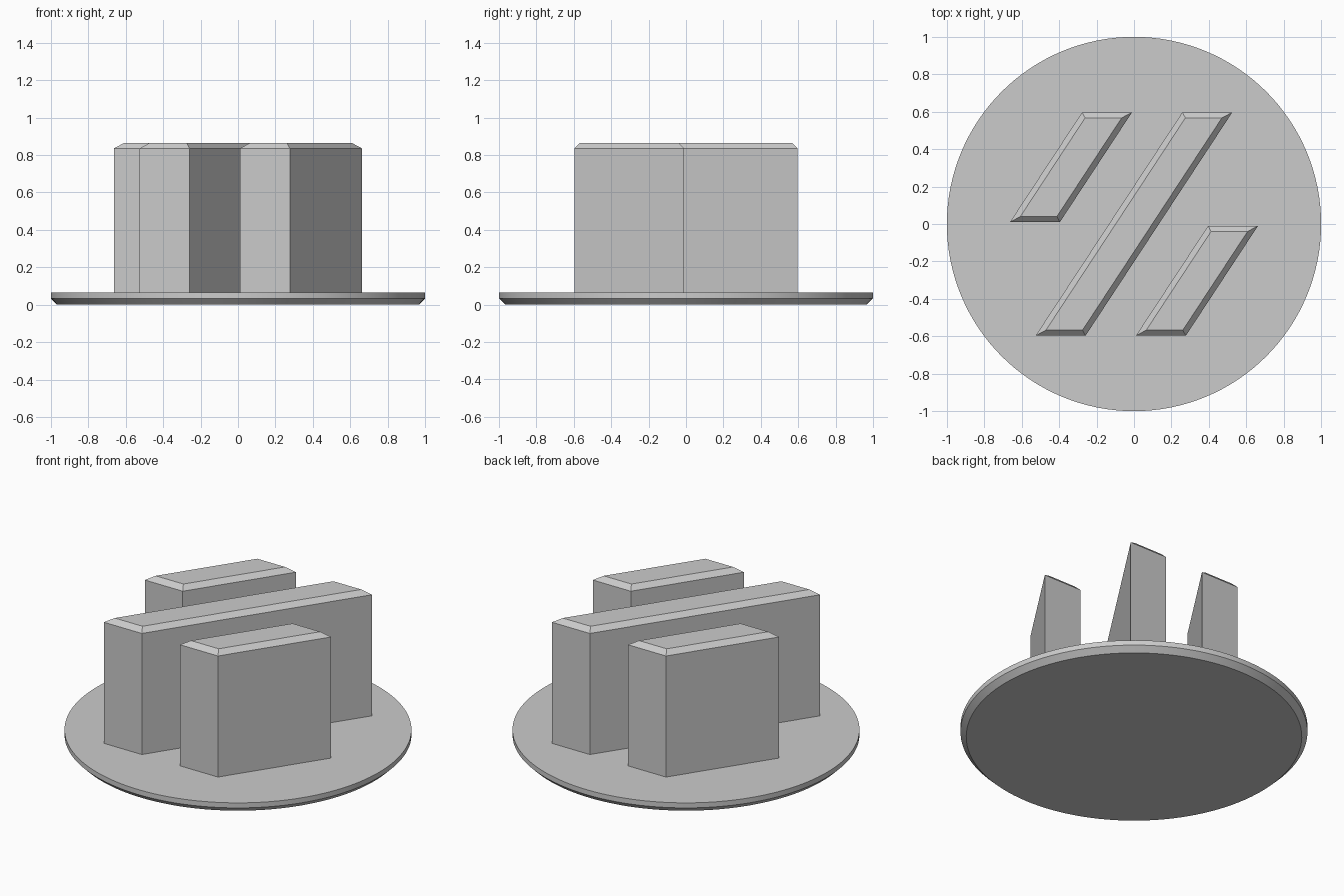
import bpy
import bmesh

cube = bpy.data.objects.get("Cube")
if cube:
    bpy.data.objects.remove(cube, do_unlink=True)

grey = bpy.data.materials.new("light_grey")
grey.use_nodes = True
colour = (0.6, 0.6, 0.6, 1)
grey.diffuse_color = colour
grey.node_tree.nodes["Principled BSDF"].inputs["Base Color"].default_value = colour

DISC_TOP = 0.065
BLOCK_TOP = 0.865
CHAMFER = 0.03
SLANT = 0.657      # x shift per unit of y
WIDTH = 0.267      # block width along x


def finish(name, bm):
    bmesh.ops.recalc_face_normals(bm, faces=bm.faces)
    mesh = bpy.data.meshes.new(name)
    bm.to_mesh(mesh)
    bm.free()
    mesh.materials.append(grey)
    obj = bpy.data.objects.new(name, mesh)
    bpy.context.collection.objects.link(obj)
    return obj


def slanted_block(name, x, y0, y1):
    """Parallelogram prism with a chamfered top; x is its front left corner."""
    bm = bmesh.new()
    # perpendicular chamfer measured along x on the slanted sides
    side = CHAMFER * (1 + SLANT ** 2) ** 0.5

    def ring(z, dx, dy):
        corners = []
        for y, ends in ((y0 + dy, (dx, WIDTH - dx)), (y1 - dy, (WIDTH - dx, dx))):
            corners += [bm.verts.new((x + SLANT * (y - y0) + e, y, z)) for e in ends]
        return corners

    rings = [ring(DISC_TOP, 0, 0), ring(BLOCK_TOP - CHAMFER, 0, 0),
             ring(BLOCK_TOP, side, CHAMFER)]
    for low, high in zip(rings, rings[1:]):
        for i in range(4):
            j = (i + 1) % 4
            bm.faces.new((low[i], low[j], high[j], high[i]))
    bm.faces.new(rings[0][::-1])
    bm.faces.new(rings[-1])
    return finish(name, bm)


# Round base with a chamfered lower rim
bm = bmesh.new()
bmesh.ops.create_cone(bm, cap_ends=True, segments=128, radius1=1, radius2=1, depth=DISC_TOP)
bmesh.ops.translate(bm, verts=bm.verts, vec=(0, 0, DISC_TOP / 2))
rim = [e for e in bm.edges if all(v.co.z < 0.01 for v in e.verts)]
bmesh.ops.bevel(bm, geom=rim, offset=0.033, segments=1, affect='EDGES')
base = finish("base_disc", bm)
bpy.ops.object.select_all(action='DESELECT')
base.select_set(True)
bpy.context.view_layer.objects.active = base
bpy.ops.object.shade_smooth_by_angle(angle=0.5)

# Three upright slanted blocks
slanted_block("middle_block", -0.526, -0.597, 0.597)
slanted_block("back_right_block", -0.663, 0.01, 0.597)
slanted_block("front_left_block", 0.01, -0.597, -0.01)
